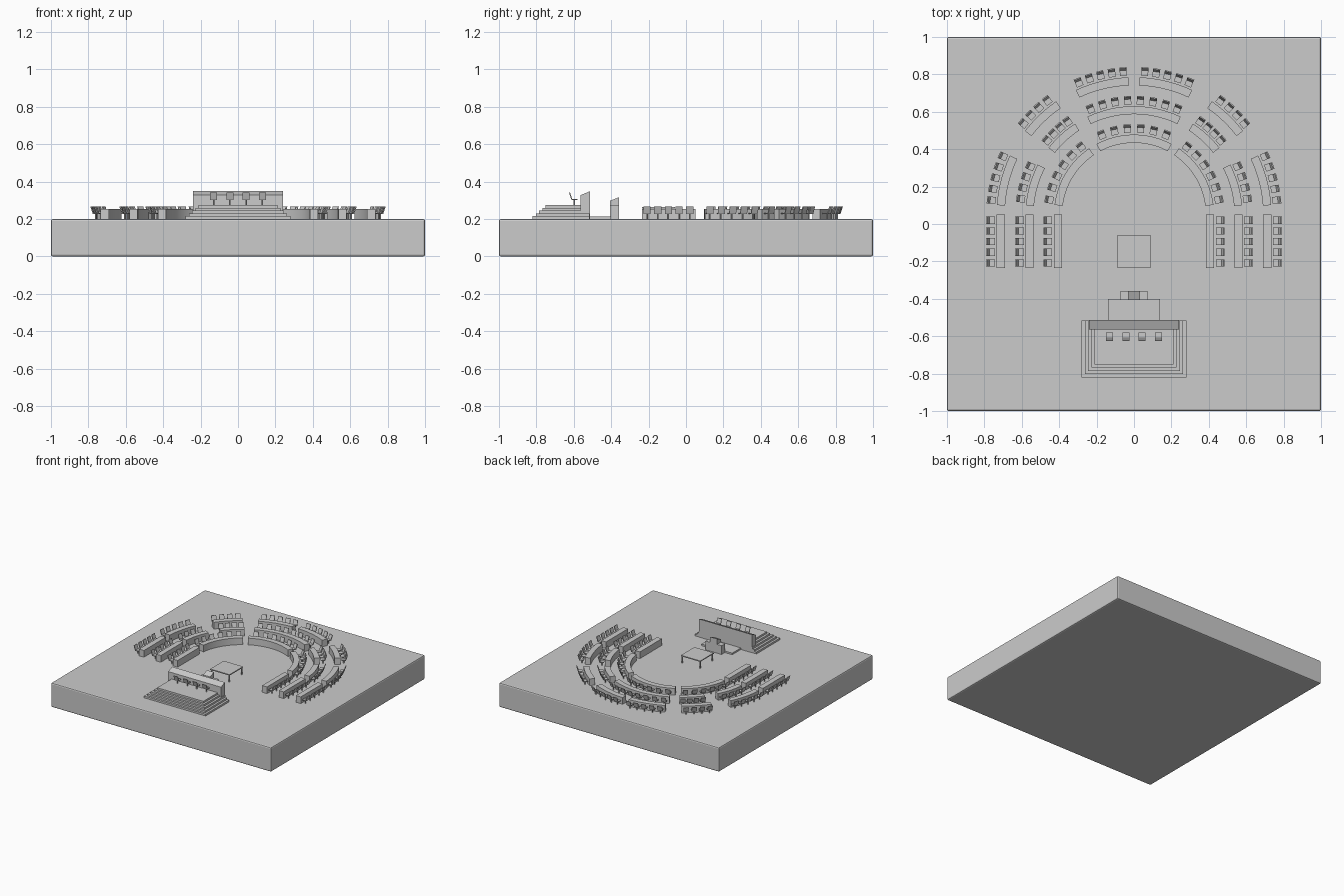
import bpy, bmesh, math
from mathutils import Matrix, Vector

if "Cube" in bpy.data.objects:
    bpy.data.objects.remove(bpy.data.objects["Cube"])

FLOOR = 0.2
CY = 0.05          # centre of the curved rows


def add(name, mesh, loc=(0, 0, 0), rot=0):
    ob = bpy.data.objects.new(name, mesh)
    ob.location = loc
    ob.rotation_euler[2] = rot
    bpy.context.collection.objects.link(ob)
    return ob


def to_mesh(bm, name):
    bmesh.ops.recalc_face_normals(bm, faces=bm.faces[:])
    me = bpy.data.meshes.new(name)
    bm.to_mesh(me)
    bm.free()
    return me


def cube(bm, x0, x1, y0, y1, z0, z1):
    m = Matrix.Translation(((x0 + x1) / 2, (y0 + y1) / 2, (z0 + z1) / 2))
    return bmesh.ops.create_cube(bm, size=1, matrix=m @ Matrix.Diagonal((x1 - x0, y1 - y0, z1 - z0, 1)))['verts']


def box(name, *b):
    bm = bmesh.new()
    cube(bm, *b)
    return add(name, to_mesh(bm, name))


def extrude(bm, pts, vec):
    f = bm.faces.new([bm.verts.new(p) for p in pts])
    r = bmesh.ops.extrude_face_region(bm, geom=[f])
    bmesh.ops.translate(bm, vec=vec, verts=[g for g in r['geom'] if isinstance(g, bmesh.types.BMVert)])


def side_profile(name, yz, half):
    bm = bmesh.new()
    extrude(bm, [(-half, y, z) for y, z in yz], Vector((2 * half, 0, 0)))
    return add(name, to_mesh(bm, name))


# Floor slab
slab = box("floor_slab", -1, 1, -1, 1, 0, FLOOR)
bev = slab.modifiers.new("edge", 'BEVEL')
bev.width, bev.segments = 0.01, 2

# Stepped dais with its long sloped desk
for i in range(5):
    d = 0.0175 * i
    box("dais_step", -0.28 + d, 0.28 - d, -0.82 + d, -0.515, FLOOR - 0.002, FLOOR + 0.015 * (i + 1))
side_profile("dais_desk", [(-0.563, 0.2), (-0.513, 0.2), (-0.513, 0.349), (-0.563, 0.328)], 0.24)

# Lectern on a low podium
box("lectern_podium", -0.14, 0.14, -0.515, -0.40, FLOOR - 0.002, 0.213)
side_profile("lectern", [(-0.407, 0.2), (-0.358, 0.2), (-0.358, 0.317), (-0.407, 0.297)], 0.032)
for s in (-1, 1):
    a, b = sorted((s * 0.032, s * 0.073))
    box("lectern_wing", a, b, -0.405, -0.358, FLOOR - 0.002, 0.272)

# Central table
box("table_top", -0.088, 0.088, -0.235, -0.06, 0.257, 0.265)
for x in (-0.08, 0.08):
    for y in (-0.227, -0.068):
        box("table_leg", x - 0.004, x + 0.004, y - 0.004, y + 0.004, FLOOR - 0.002, 0.258)

# Chair mesh: seat pad, pole, reclined back (back on local +x)
bm = bmesh.new()
cube(bm, -0.017, 0.016, -0.019, 0.019, 0.027, 0.033)
bmesh.ops.create_cone(bm, cap_ends=True, segments=8, radius1=0.004, radius2=0.004, depth=0.03,
                      matrix=Matrix.Translation((0, 0, 0.014)))
extrude(bm, [(0.011, -0.019, 0.031), (0.017, -0.019, 0.031), (0.029, -0.019, 0.067), (0.023, -0.019, 0.068)],
        Vector((0, 0.038, 0)))
chair_mesh = to_mesh(bm, "chair")


def chair(x, y, rot, z=FLOOR):
    add("chair", chair_mesh, (x, y, z), rot)


for x in (-0.13, -0.043, 0.043, 0.13):
    chair(x, -0.597, -math.pi / 2, 0.275)


# Curved desk: ring sector between two angles
def arc_desk(r0, r1, a0, a1):
    n = max(4, round((a1 - a0) / 3))
    ang = [math.radians(a0 + (a1 - a0) * i / n) for i in range(n + 1)]
    bm = bmesh.new()
    pts = [(r0 * math.cos(a), r0 * math.sin(a), 0) for a in ang]
    pts += [(r1 * math.cos(a), r1 * math.sin(a), 0) for a in reversed(ang)]
    extrude(bm, pts, Vector((0, 0, 0.055)))
    add("curved_desk", to_mesh(bm, "curved_desk"), (0, CY, FLOOR))


def arc_block(row, d0, d1, s0, s1, n, mirrored=True):
    r0, r1, rc = row
    for flip in ((False, True) if mirrored else (False,)):
        arc_desk(r0, r1, *((180 - d1, 180 - d0) if flip else (d0, d1)))
        for i in range(n):
            a = s0 + (s1 - s0) * i / (n - 1)
            a = math.radians(180 - a if flip else a)
            chair(rc * math.cos(a), CY + rc * math.sin(a), a)


# Rows: inner radius, outer radius, chair radius
rows = [(0.384, 0.428, 0.455), (0.537, 0.58, 0.606), (0.691, 0.735, 0.761)]

# Straight blocks on both sides
for r0, r1, rc in rows:
    for s in (-1, 1):
        a, b = sorted((s * r0, s * r1))
        box("straight_desk", a, b, -0.235, 0.05, FLOOR - 0.002, 0.255)
        for i in range(5):
            chair(s * rc, 0.02 - 0.057 * i, 0 if s > 0 else math.pi)

# Curved blocks: desk angles, first and last chair angle, chair count
arc_block(rows[0], 7, 56, 10, 52, 6)
arc_block(rows[0], 62, 118, 68, 112, 6, False)
arc_block(rows[1], 5, 27.5, 8, 25, 4)
arc_block(rows[1], 38, 57, 40.5, 54.5, 4)
arc_block(rows[1], 64.5, 115.5, 67.7, 112.3, 8, False)
arc_block(rows[2], 4, 25.5, 5.8, 24, 5)
arc_block(rows[2], 37.5, 55.5, 39.5, 52.8, 4)
arc_block(rows[2], 65, 87.8, 67.3, 85.7, 5)

# Smooth the curved desk fronts
for ob in bpy.context.scene.objects:
    ob.select_set(ob.name.startswith("curved_desk"))
    if ob.select_get():
        bpy.context.view_layer.objects.active = ob
bpy.ops.object.shade_smooth_by_angle(angle=math.radians(30))
